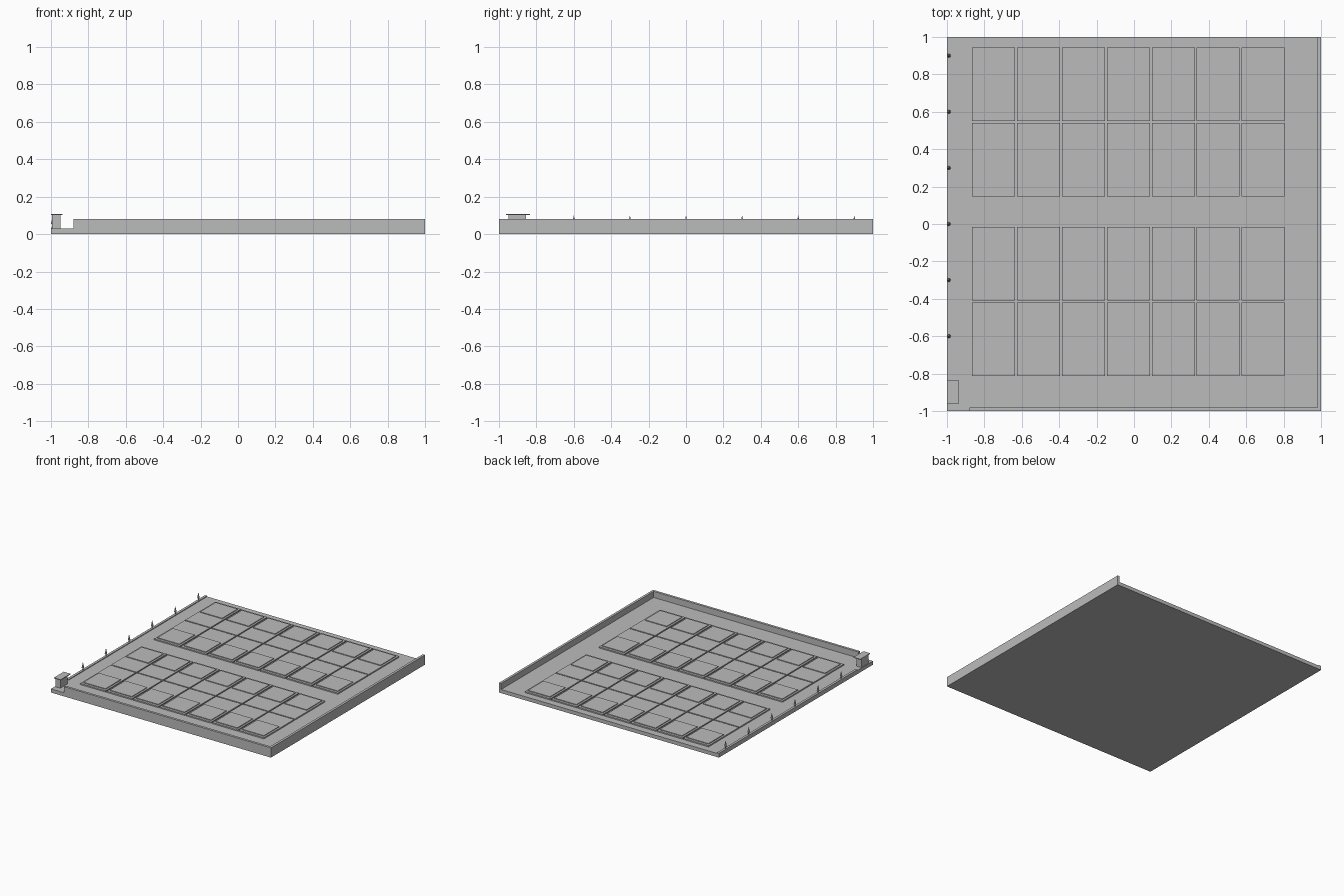
import bpy

cube = bpy.data.objects.get("Cube")
if cube:
    bpy.data.objects.remove(cube, do_unlink=True)

# Single plain grey
grey = bpy.data.materials.new("plain_grey")
grey.use_nodes = True
colour = (0.5, 0.5, 0.5, 1)
grey.diffuse_color = colour
grey.node_tree.nodes["Principled BSDF"].inputs["Base Color"].default_value = colour


def box(name, x, y, z):
    """Box from (min, max) ranges on each axis."""
    spans = (x, y, z)
    bpy.ops.mesh.primitive_cube_add(size=1, location=[(a + b) / 2 for a, b in spans])
    ob = bpy.context.object
    ob.name = name
    ob.scale = [b - a for a, b in spans]
    bpy.ops.object.transform_apply(location=False, rotation=False)
    ob.data.materials.append(grey)
    return ob


def cone(name, x, y, z, bottom, top):
    """Upright eight-sided cone or post over the height range z."""
    bpy.ops.mesh.primitive_cone_add(vertices=8, radius1=bottom, radius2=top,
                                    depth=z[1] - z[0], location=(x, y, sum(z) / 2))
    ob = bpy.context.object
    ob.name = name
    ob.data.materials.append(grey)
    return ob


FLOOR, PLATE, PAD = 0.03, 0.04, 0.046

# Ground slab, two perimeter walls and a low kerb on the open side
box("ground_slab", (-1, 1), (-1, 1), (0, FLOOR))
box("side_wall", (0.98, 1), (-1, 1), (0, 0.08))
box("front_wall", (-0.88, 0.98), (-1, -0.98), (0, 0.08))
box("side_kerb", (-1, -0.98), (-0.8, 1), (FLOOR, 0.036))

# Two blocks of bays: two rows of seven plates, each with a pad at its outer end
PITCH, WIDTH, LENGTH = 0.24, 0.23, 0.393
for centre in (0.545, -0.415):
    for side in (-1, 1):
        for col in range(7):
            x0 = -0.865 + col * PITCH
            near, far = centre + side * 0.005, centre + side * (0.005 + LENGTH)
            box("bay_plate", (x0, x0 + WIDTH), sorted((near, far)), (FLOOR, PLATE))
            inner, outer = far - side * 0.22, far - side * 0.02
            box("bay_pad", (x0 + 0.015, x0 + WIDTH - 0.015),
                sorted((inner, outer)), (PLATE, PAD))

# Gate booth with an overhanging flat roof
box("booth_body", (-0.995, -0.95), (-0.95, -0.855), (FLOOR, 0.102))
box("booth_roof", (-1, -0.938), (-0.963, -0.835), (0.102, 0.108))

# Row of small pointed trees along the kerb
for i in range(6):
    y = -0.6 + i * 0.3
    cone("tree_trunk", -0.99, y, (FLOOR, 0.056), 0.004, 0.004)
    cone("tree_crown", -0.99, y, (0.054, 0.1), 0.01, 0)
